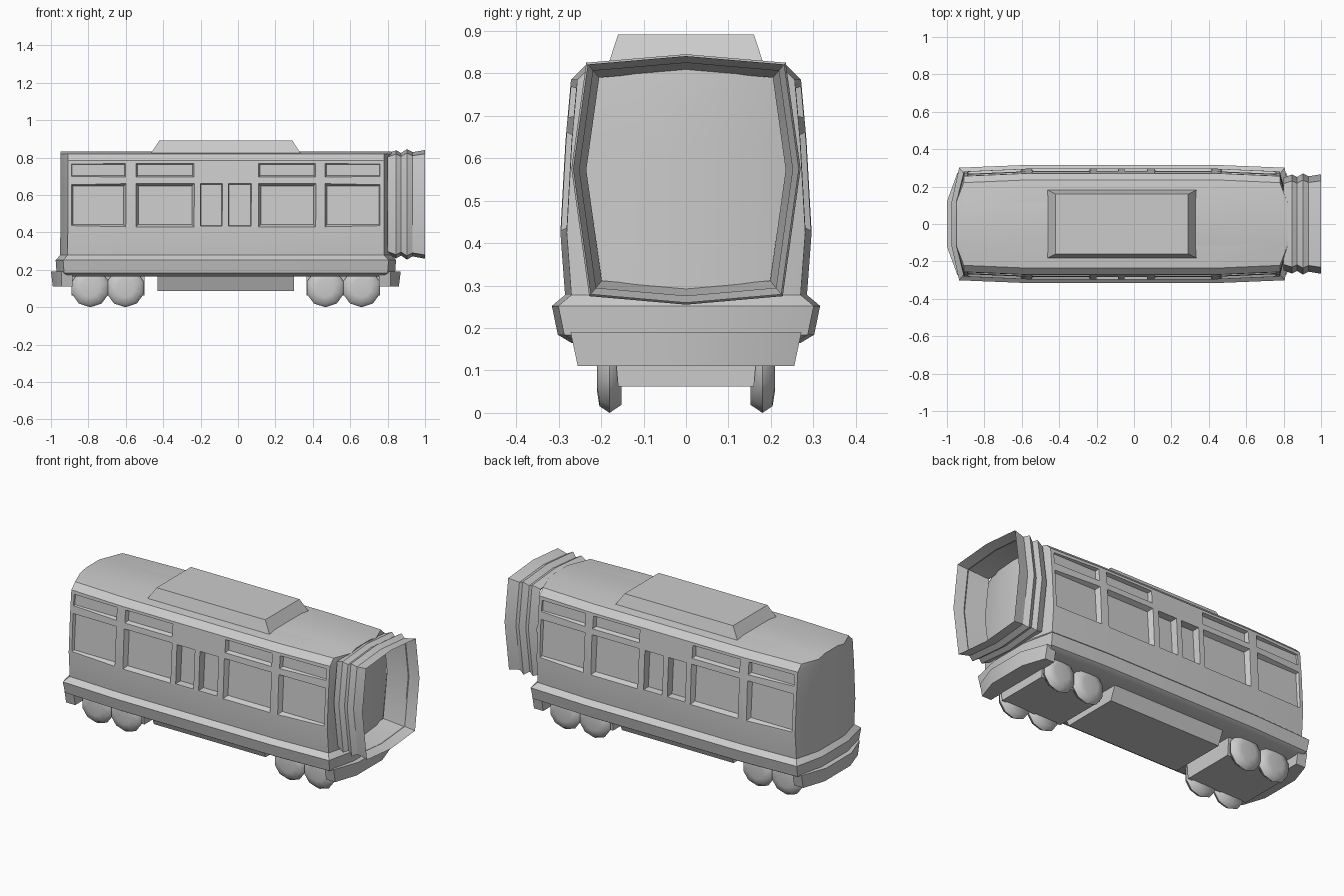
import bpy, math

if "Cube" in bpy.data.objects:
    bpy.data.objects.remove(bpy.data.objects["Cube"])

CX = -0.065  # middle of the car body along x


def make(name, verts, faces, angle=35):
    me = bpy.data.meshes.new(name)
    me.from_pydata(verts, [], faces)
    ob = bpy.data.objects.new(name, me)
    bpy.context.collection.objects.link(ob)
    bpy.ops.object.select_all(action='DESELECT')
    ob.select_set(True)
    bpy.context.view_layer.objects.active = ob
    bpy.ops.object.mode_set(mode='EDIT')
    bpy.ops.mesh.select_all(action='SELECT')
    bpy.ops.mesh.normals_make_consistent(inside=False)
    bpy.ops.object.mode_set(mode='OBJECT')
    if angle:
        bpy.ops.object.shade_smooth_by_angle(angle=math.radians(angle))
    return ob


def loft(rings, cap=True, start=0):
    n = len(rings[0])
    verts = [v for r in rings for v in r]
    faces = []
    for i in range(len(rings) - 1):
        for j in range(n):
            a, b = start + i * n + j, start + i * n + (j + 1) % n
            faces.append((a, b, b + n, a + n))
    if cap:
        last = start + (len(rings) - 1) * n
        faces.append(tuple(range(start, start + n)))
        faces.append(tuple(range(last, last + n)))
    return verts, faces


def plan(half_l, w, z, corner=0.04, tip=0.12):
    # plan outline with pointed-out ends and slightly tapered sides
    t = min(tip, w * 0.5)
    q = [(half_l, t), (half_l - corner, max(w - 0.015, t)), (0.5, w)]
    q = q + [(-x, y) for x, y in reversed(q)]
    q = q + [(-x, -y) for x, y in q]
    return [(x + CX, y, z) for x, y in q]


def rect(x0, x1, w, z):
    return [(x0, -w, z), (x1, -w, z), (x1, w, z), (x0, w, z)]


# car body with flared skirt and rounded roof edge
levels = [(0.88, 0.27, 0.165), (0.905, 0.302, 0.184), (0.91, 0.316, 0.252),
          (0.886, 0.285, 0.278), (0.885, 0.296, 0.425), (0.885, 0.284, 0.64),
          (0.885, 0.271, 0.785), (0.885, 0.236, 0.82), (0.885, 0.12, 0.832)]
body = make("car_body", *loft([plan(*l) for l in levels]), angle=0)

# window and door recess cutters
verts, faces = [], []


def side_y(z):
    return 0.296 - (z - 0.425) * 0.068


def recess(x0, x1, z0, z1, depth, bevel):
    for s in (-1, 1):
        rings = []
        for d, b in ((0.025, -bevel), (-depth, bevel)):
            rings.append([(x, s * (side_y(z) + d), z) for x, z in
                          ((x0 + b, z0 + b), (x1 - b, z0 + b),
                           (x1 - b, z1 - b), (x0 + b, z1 - b))])
        v, f = loft(rings, True, len(verts))
        verts.extend(v)
        faces.extend(f)


for x0, x1 in ((-0.895, -0.60), (-0.545, -0.235), (0.11, 0.415), (0.465, 0.765)):
    recess(x0, x1, 0.43, 0.66, 0.027, 0.012)
    recess(x0, x1, 0.695, 0.77, 0.022, 0.008)
for x0, x1 in ((-0.20, -0.085), (-0.05, 0.07)):
    recess(x0, x1, 0.435, 0.66, 0.04, 0.003)
cutter = make("recess_cutter", verts, faces, 0)
cutter.hide_render = True

mod = body.modifiers.new("recesses", 'BOOLEAN')
mod.operation = 'DIFFERENCE'
mod.solver = 'EXACT'
mod.object = cutter
bpy.ops.object.select_all(action='DESELECT')
body.select_set(True)
bpy.context.view_layer.objects.active = body
bpy.ops.object.modifier_apply(modifier=mod.name)
bpy.data.objects.remove(cutter)
bpy.ops.object.shade_smooth_by_angle(angle=math.radians(32))

# roof equipment pod
make("roof_pod", *loft([rect(-0.47, 0.34, 0.185, 0.815), rect(-0.42, 0.29, 0.16, 0.892)]))

# folded gangway bellows, open at the outer end
half = [(0, 0.845), (0.235, 0.825), (0.27, 0.575), (0.228, 0.275), (0, 0.255)]
outline = half + [(-y, z) for y, z in reversed(half[1:-1])]
folds = [(0.80, 0.92), (0.845, 0.98), (0.872, 0.93), (0.903, 1.0),
         (0.942, 0.93), (1.0, 0.985), (0.81, 0.87)]
rings = [[(x, y * s, 0.555 + (z - 0.555) * s) for y, z in outline] for x, s in folds]
rings.append(rings[0])
make("gangway_bellows", *loft(rings, False), angle=25)

# end bumpers
for side in (-1, 1):
    bumper = []
    for w, z, e in ((0.255, 0.11, 0.925), (0.272, 0.19, 0.935)):
        pts = [(0.82, -w), (0.88, -w), (e, -0.12), (e, 0.12), (0.88, w), (0.82, w)]
        bumper.append([(CX + side * x, y, z) for x, y in pts])
    make("bumper", *loft(bumper))

# underfloor equipment box and bogie frames
make("underfloor_box", *loft([rect(-0.43, 0.30, 0.17, 0.087), rect(-0.43, 0.30, 0.21, 0.18)]))
for x0, x1 in ((-0.89, -0.50), (0.365, 0.76)):
    make("bogie_frame", *loft([rect(x0, x1, 0.16, 0.062), rect(x0, x1, 0.17, 0.18)]))

# wheels
N = 10
for x in (-0.79, -0.602, 0.467, 0.66):
    for s in (-1, 1):
        rings = []
        for y, r in ((0.152, 0.085), (0.18, 0.104), (0.204, 0.088), (0.21, 0.05)):
            rings.append([(x + r * math.sin(2 * math.pi * k / N), s * y,
                           0.104 - r * math.cos(2 * math.pi * k / N)) for k in range(N)])
        make("wheel", *loft(rings), angle=60)
